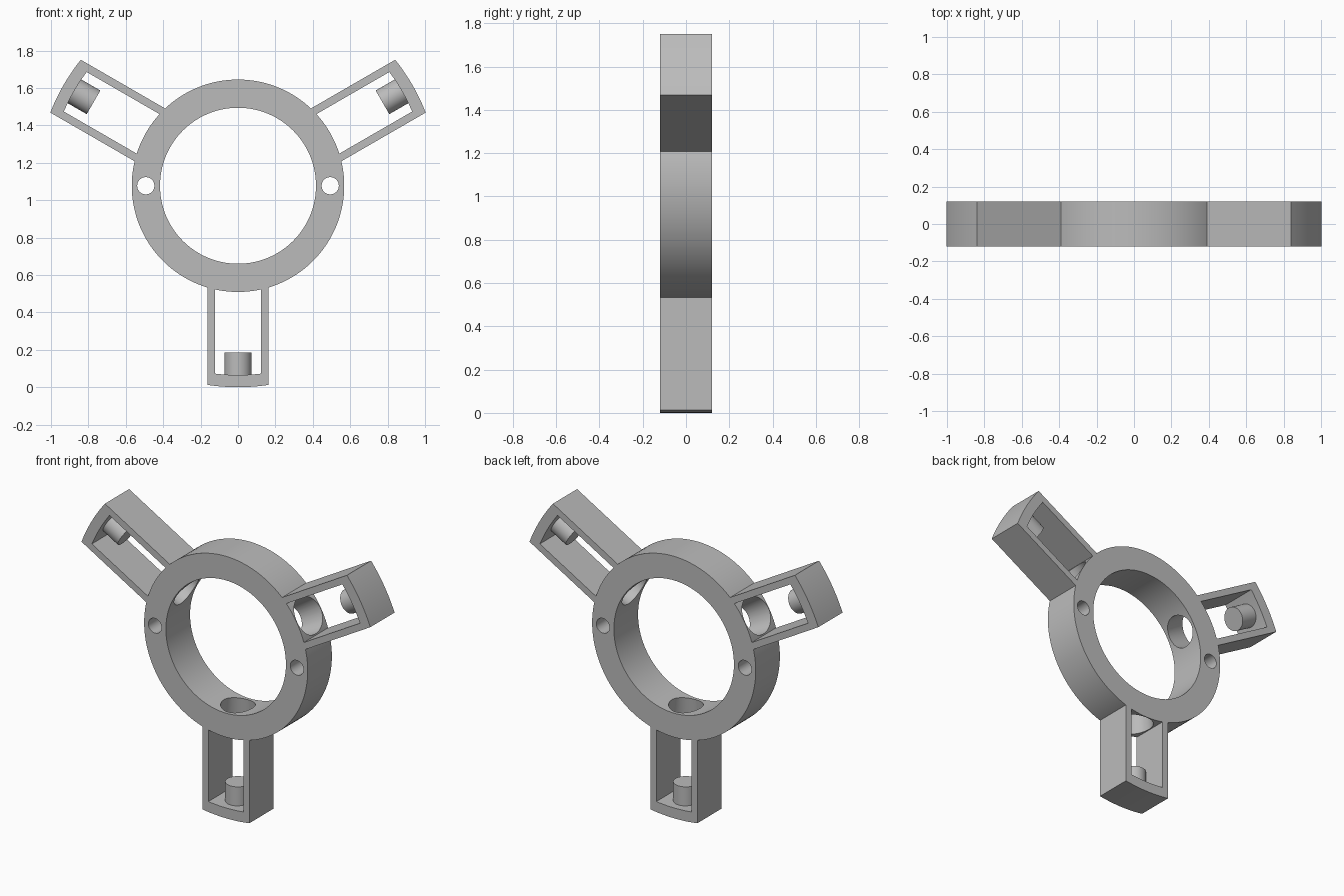
import bpy, bmesh
from math import pi, sin, cos, asin, radians, sqrt
from mathutils import Matrix, Vector

if "Cube" in bpy.data.objects:
    bpy.data.objects.remove(bpy.data.objects["Cube"], do_unlink=True)

CENTRE = Vector((0, 0, 1.077))
HALF = 0.12                      # half thickness along y
R_OUT, R_IN = 0.568, 0.417       # ring radii
R_TIP, R_FLOOR = 1.077, 1.012    # arm end wall, outside and inside
W_OUT, W_IN = 0.163, 0.122       # arm half widths

grey = bpy.data.materials.new("plain grey")
grey.use_nodes = True
grey.diffuse_color = (0.5, 0.5, 0.5, 1)
grey.node_tree.nodes["Principled BSDF"].inputs["Base Color"].default_value = (0.5, 0.5, 0.5, 1)


def finish(name, bm, matrix=Matrix()):
    bmesh.ops.recalc_face_normals(bm, faces=bm.faces)
    mesh = bpy.data.meshes.new(name)
    bm.to_mesh(mesh)
    bm.free()
    mesh.transform(matrix)
    mesh.materials.append(grey)
    obj = bpy.data.objects.new(name, mesh)
    bpy.context.collection.objects.link(obj)
    return obj


def smooth(obj):
    bpy.ops.object.select_all(action='DESELECT')
    obj.select_set(True)
    bpy.context.view_layer.objects.active = obj
    bpy.ops.object.shade_smooth_by_angle(angle=radians(30))


def cylinder(name, r1, r2, start, end, matrix, segments=64):
    """Round bar along local z from start to end."""
    bm = bmesh.new()
    bmesh.ops.create_cone(bm, cap_ends=True, segments=segments, radius1=r1, radius2=r2,
                          depth=end - start, matrix=Matrix.Translation((0, 0, (start + end) / 2)))
    return finish(name, bm, matrix)


def cut(obj, cutter):
    mod = obj.modifiers.new("cut", 'BOOLEAN')
    mod.operation, mod.solver, mod.object = 'DIFFERENCE', 'EXACT', cutter
    cutter.hide_render = True
    bpy.context.view_layer.objects.active = obj
    bpy.ops.object.modifier_apply(modifier=mod.name)
    bpy.data.objects.remove(cutter, do_unlink=True)


def arc(radius, half_width, steps=12):
    """Points on an arc about the ring centre, from -half_width to +half_width."""
    a = asin(half_width / radius)
    angles = [-a + 2 * a * i / steps for i in range(steps + 1)]
    return [(radius * sin(t), radius * cos(t)) for t in angles]


to_centre = Matrix.Translation(CENTRE)
through = to_centre @ Matrix.Rotation(pi / 2, 4, 'X')
# local z points outwards along each arm
arm_frames = {"lower": to_centre @ Matrix.Rotation(pi, 4, 'Y'),
              "left": to_centre @ Matrix.Rotation(pi / 3, 4, 'Y'),
              "right": to_centre @ Matrix.Rotation(-pi / 3, 4, 'Y')}

# Ring with its bore, two pin holes and three flared radial holes
ring = cylinder("ring", R_OUT, R_OUT, -HALF, HALF, through, 128)
cut(ring, cylinder("bore", R_IN, R_IN, -0.3, 0.3, through, 128))
for side in (-1, 1):
    cut(ring, cylinder("pin_hole", 0.046, 0.046, -0.3, 0.3,
                       Matrix.Translation((side * 0.493, 0, 0)) @ through, 48))
for frame in arm_frames.values():
    cut(ring, cylinder("radial_hole", 0.094, 0.121, 0.36, 0.62, frame))
smooth(ring)

for side, frame in arm_frames.items():
    # U-shaped arm, its feet resting on the ring
    foot_out = sqrt(R_OUT ** 2 - W_OUT ** 2)
    foot_in = sqrt(R_OUT ** 2 - W_IN ** 2)
    outline = ([(-W_OUT, foot_out)] + arc(R_TIP, W_OUT) + [(W_OUT, foot_out), (W_IN, foot_in)]
               + arc(R_FLOOR, W_IN)[::-1] + [(-W_IN, foot_in)])
    bm = bmesh.new()
    face = bm.faces.new([bm.verts.new((x, -HALF, z)) for x, z in outline])
    sweep = bmesh.ops.extrude_face_region(bm, geom=[face])
    moved = [v for v in sweep["geom"] if isinstance(v, bmesh.types.BMVert)]
    bmesh.ops.translate(bm, verts=moved, vec=(0, 2 * HALF, 0))
    smooth(finish(side + "_arm", bm, frame))
    # Peg on the inside of the end wall
    smooth(cylinder(side + "_peg", 0.073, 0.073, 0.892, R_FLOOR + 0.01, frame, 48))
